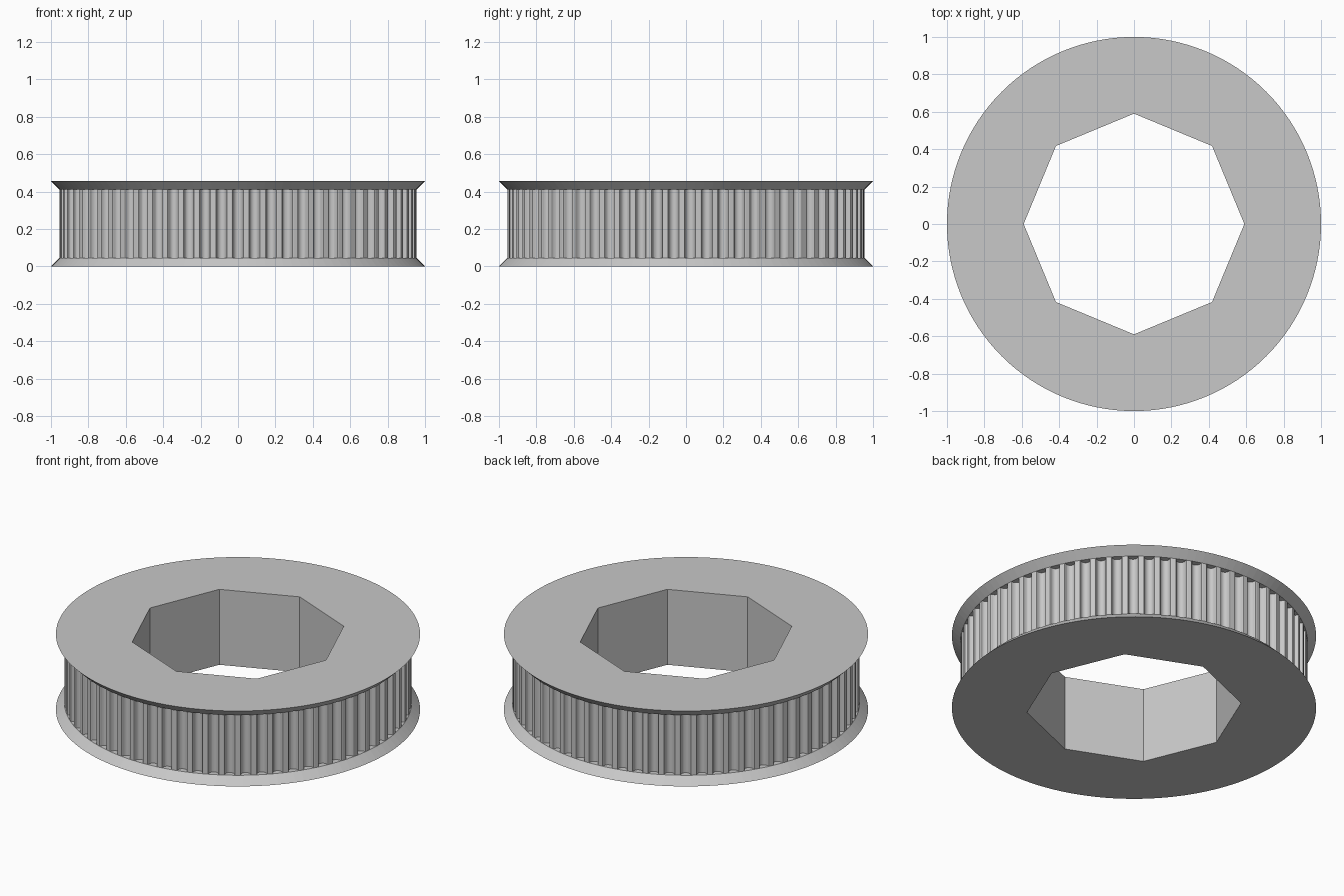
import bpy
import bmesh
from math import cos, sin, pi, sqrt

cube = bpy.data.objects.get("Cube")
if cube:
    bpy.data.objects.remove(cube, do_unlink=True)

TEETH = 67
DRUM_R = 0.954
FLANGE_R = 1.0
BORE_R = 0.59
HEIGHT = 0.457
FLANGE_H = 0.046
UNIT = 0.0453   # model units per millimetre of belt profile

# Half of one rounded belt groove: (half width, depth) in millimetres
GROOVE = [(0.747, 0), (0.648, 0.037), (0.598, 0.13), (0.579, 0.238),
          (0.547, 0.343), (0.505, 0.444), (0.452, 0.54), (0.358, 0.637),
          (0.248, 0.707), (0.127, 0.75)]

grey = bpy.data.materials.new("light_grey")
grey.use_nodes = True
grey.diffuse_color = (0.58, 0.58, 0.58, 1)
grey.node_tree.nodes["Principled BSDF"].inputs["Base Color"].default_value = grey.diffuse_color


def circle(radius, sides):
    return [(radius * cos(2 * pi * i / sides), radius * sin(2 * pi * i / sides))
            for i in range(sides)]


def toothed_outline():
    """Counter-clockwise drum outline, with one groove centred on the front."""
    half = [(w * UNIT, d * UNIT) for w, d in GROOVE]
    groove = [(-w, d) for w, d in half] + [(0, 0.764 * UNIT)] + half[::-1]
    reach = sqrt(DRUM_R ** 2 - half[0][0] ** 2)
    points = []
    for i in range(TEETH):
        c, s = cos(2 * pi * i / TEETH), sin(2 * pi * i / TEETH)
        for x, depth in groove:
            y = depth - reach
            points.append((x * c - y * s, x * s + y * c))
    return points


def bored_solid(name, lower, upper, z0, z1, capped=True):
    """Wall between two outlines, with an eight-sided bore and flat ends."""
    bm = bmesh.new()
    bore = circle(BORE_R, 8)[::-1]
    rings = {z0: [], z1: []}
    for bottom, top in ((lower, upper), (bore, bore)):
        a = [bm.verts.new((x, y, z0)) for x, y in bottom]
        b = [bm.verts.new((x, y, z1)) for x, y in top]
        n = len(a)
        for i in range(n):
            j = (i + 1) % n
            bm.faces.new((a[i], a[j], b[j], b[i]))
            rings[z0].append(bm.edges.get((a[i], a[j])))
            rings[z1].append(bm.edges.get((b[i], b[j])))
    if capped:
        for z, direction in ((z0, -1), (z1, 1)):
            filled = bmesh.ops.triangle_fill(bm, edges=rings[z], use_beauty=True,
                                             normal=(0, 0, direction))
            for item in filled["geom"]:
                if isinstance(item, bmesh.types.BMFace):
                    item.normal_update()
                    if item.normal.z * direction < 0:
                        item.normal_flip()
    mesh = bpy.data.meshes.new(name)
    bm.to_mesh(mesh)
    bm.free()
    mesh.materials.append(grey)
    obj = bpy.data.objects.new(name, mesh)
    bpy.context.collection.objects.link(obj)
    return obj


# Toothed drum between the two flanges
teeth = toothed_outline()
bored_solid("toothed_drum", teeth, teeth, FLANGE_H, HEIGHT - FLANGE_H, capped=False)

# Flanges flare outwards, away from the drum
rim, neck = circle(FLANGE_R, 128), circle(DRUM_R, 128)
bored_solid("lower_flange", rim, neck, 0, FLANGE_H)
bored_solid("upper_flange", neck, rim, HEIGHT - FLANGE_H, HEIGHT)
